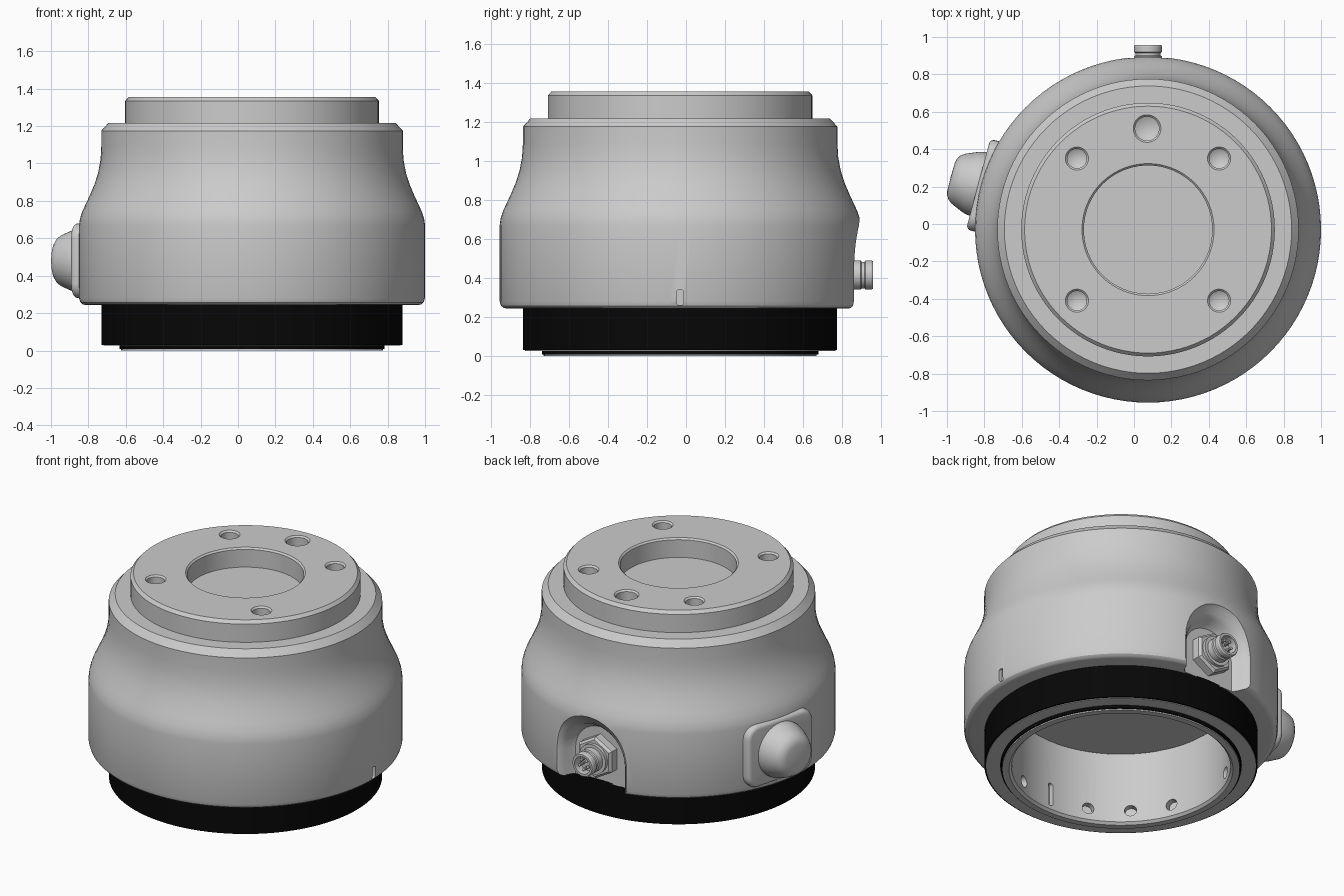
import bpy, bmesh, math
from mathutils import Matrix, Vector

if "Cube" in bpy.data.objects:
    bpy.data.objects.remove(bpy.data.objects["Cube"])

CX, CY = 0.075, -0.03          # main axis of the housing
AXIS = Matrix.Translation((CX, CY, 0))

black = bpy.data.materials.new("black")
black.diffuse_color = (0.002, 0.002, 0.002, 1)
black.use_nodes = True
black.node_tree.nodes["Principled BSDF"].inputs["Base Color"].default_value = black.diffuse_color


def radial(deg, z):
    """Frame whose local z points outward from the axis; local x points down."""
    return (Matrix.Translation((CX, CY, z)) @ Matrix.Rotation(math.radians(deg), 4, 'Z')
            @ Matrix.Rotation(math.pi / 2, 4, 'Y'))


def finish(name, bm, mat=None, smooth=True):
    bmesh.ops.recalc_face_normals(bm, faces=bm.faces)
    me = bpy.data.meshes.new(name)
    bm.to_mesh(me)
    bm.free()
    ob = bpy.data.objects.new(name, me)
    bpy.context.collection.objects.link(ob)
    if mat:
        me.materials.append(mat)
    if smooth:
        shade(ob)
    return ob


def shade(ob):
    bpy.ops.object.select_all(action='DESELECT')
    ob.select_set(True)
    bpy.context.view_layer.objects.active = ob
    bpy.ops.object.shade_smooth_by_angle(angle=math.radians(28))


def lathe(name, profile, frame=AXIS, n=96, closed=False, mat=None):
    """Revolve (radius, height) points about the local z of a frame."""
    bm = bmesh.new()
    pts = profile + profile[:1] if closed else profile
    vs = [bm.verts.new((r, 0, h)) for r, h in pts]
    es = [bm.edges.new(p) for p in zip(vs, vs[1:])]
    bmesh.ops.spin(bm, geom=vs + es, cent=(0, 0, 0), axis=(0, 0, 1),
                   angle=2 * math.pi, steps=n)
    bmesh.ops.remove_doubles(bm, verts=bm.verts, dist=1e-4)
    bmesh.ops.transform(bm, matrix=frame, verts=bm.verts)
    return finish(name, bm, mat)


def rounded_block(name, sx, sy, z0, z1, corner, edge, frame):
    bm = bmesh.new()
    bmesh.ops.create_cube(bm, size=1)
    bmesh.ops.transform(bm, verts=bm.verts, matrix=Matrix.Translation((0, 0, (z0 + z1) / 2))
                        @ Matrix.Diagonal((sx, sy, z1 - z0, 1)))
    up = [e for e in bm.edges if abs(e.verts[0].co.z - e.verts[1].co.z) > 1e-4]
    bmesh.ops.bevel(bm, geom=up, offset=corner, segments=6, profile=0.5, affect='EDGES')
    if edge:
        top = [e for e in bm.edges if all(v.co.z > z1 - 1e-4 for v in e.verts)]
        bmesh.ops.bevel(bm, geom=top, offset=edge, segments=4, profile=0.5, affect='EDGES')
    bmesh.ops.transform(bm, matrix=frame, verts=bm.verts)
    return finish(name, bm)


def cut(ob, cutters):
    for c in cutters:
        m = ob.modifiers.new("cut", 'BOOLEAN')
        m.operation, m.solver, m.object = 'DIFFERENCE', 'EXACT', c
        bpy.ops.object.select_all(action='DESELECT')
        bpy.context.view_layer.objects.active = ob
        ob.select_set(True)
        bpy.ops.object.modifier_apply(modifier=m.name)
        bpy.data.objects.remove(c)
    shade(ob)


# Bell-shaped housing with mounting flange, centre recess and hollow underside
housing = lathe("housing", [
    (0, 0.48), (0.66, 0.48), (0.66, 0.243), (0.888, 0.243), (0.905, 0.247), (0.918, 0.258),
    (0.925, 0.28), (0.925, 0.67), (0.92, 0.705), (0.907, 0.745), (0.888, 0.785),
    (0.865, 0.835), (0.842, 0.89), (0.823, 0.95), (0.81, 1.02), (0.806, 1.09),
    (0.806, 1.175), (0.768, 1.217), (0.678, 1.217), (0.678, 1.335), (0.66, 1.355),
    (0.353, 1.355), (0.343, 1.345), (0.343, 1.23), (0, 1.23)])

# Bolt holes and dowel hole in the flange
cutters = []
for x, y, r in [(-.38, -.38, .052), (.38, -.38, .052), (-.38, .38, .052),
                (.38, .38, .052), (-.005, .54, .064)]:
    cutters.append(lathe("hole_cutter", [(0, 1.25), (r, 1.28), (r, 1.345), (r + .02, 1.365),
                                         (r + .02, 1.4), (0, 1.4)],
                         AXIS @ Matrix.Translation((x, y, 0)), 32))

# Arched pocket with flared walls, open at the bottom, for the connector
bm = bmesh.new()
rings = []
for depth, w in [(0.80, 0.18), (0.82, 0.20), (0.86, 0.217), (0.885, 0.24), (0.9, 0.27), (1.0, 0.36)]:
    pts = [(-w * math.sin(t * math.pi / 16), -w * math.cos(t * math.pi / 16)) for t in range(17)]
    pts += [(0.22, w), (0.22, -w)]
    rings.append([bm.verts.new((x, y, depth)) for x, y in pts])
for a, b in zip(rings, rings[1:]):
    for i in range(len(a)):
        j = (i + 1) % len(a)
        bm.faces.new((a[i], a[j], b[j], b[i]))
bm.faces.new(rings[0])
bm.faces.new(rings[-1])
bmesh.ops.transform(bm, matrix=radial(90, 0.415), verts=bm.verts)
cutters.append(finish("pocket_cutter", bm))

# Small index notch on the right side
cutters.append(rounded_block("notch_cutter", 0.08, 0.034, 0.9, 1.0, 0.012, 0, radial(0, 0.3)))
cut(housing, cutters)

# Black base ring
lathe("base_ring", [(0.705, 0.03), (0.805, 0.03), (0.805, 0.25), (0.705, 0.25)],
      closed=True, mat=black)
lathe("base_ring_face", [(0.712, 0.026), (0.795, 0.026), (0.795, 0.04), (0.712, 0.04)], closed=True)
lathe("base_lip", [(0.695, 0.008), (0.708, 0.008), (0.708, 0.05), (0.695, 0.05)],
      closed=True, mat=black)

# Grey inner liner with groups of radial screw holes and a key slot
liner = lathe("inner_liner", [(0.66, 0), (0.70, 0), (0.70, 0.245), (0.67, 0.26), (0.67, 0.475),
                              (0.645, 0.475), (0.645, 0.015)], closed=True)
cutters = [lathe("screw_cutter", [(0, 0.6), (0.036, 0.6), (0.036, 0.685), (0, 0.685)],
                 radial(i * 22.5, 0.09), 20) for i in range(16) if i % 4]
cutters.append(rounded_block("slot_cutter", 0.15, 0.035, 0.6, 0.675, 0.015, 0, radial(270, 0.115)))
cut(liner, cutters)

# Side plate with domed cap
side = radial(165, 0.48)
rounded_block("cap_plate", 0.40, 0.50, 0.78, 0.94, 0.08, 0.025, side)
lathe("cap", [(0, 0.9), (0.178, 0.9), (0.174, 0.955), (0.168, 0.98), (0.138, 1.05),
              (0.122, 1.072), (0.1, 1.085), (0.08, 1.09), (0, 1.092)], side, 48)

# Cable connector: hex nut, grooved socket and pins
plug = radial(90, 0.415)
lathe("connector_nut", [(0, 0.78), (0.135, 0.78), (0.135, 0.85), (0.12, 0.865), (0, 0.865)],
      plug, 6)
lathe("connector_collar", [(0, 0.86), (0.095, 0.86), (0.095, 0.885), (0, 0.885)], plug, 32)
lathe("connector_socket", [(0, 0.86), (0.075, 0.86), (0.075, 0.925), (0.068, 0.93), (0.068, 0.945),
                           (0.075, 0.95), (0.075, 0.98), (0.07, 0.988), (0.056, 0.988),
                           (0.056, 0.93), (0, 0.93)], plug, 32)
for i in range(5):
    off = Matrix.Rotation(i * math.tau / 5, 4, 'Z') @ Matrix.Translation((0.032, 0, 0))
    lathe("connector_pin", [(0, 0.925), (0.009, 0.925), (0.009, 0.975), (0, 0.98)], plug @ off, 10)
